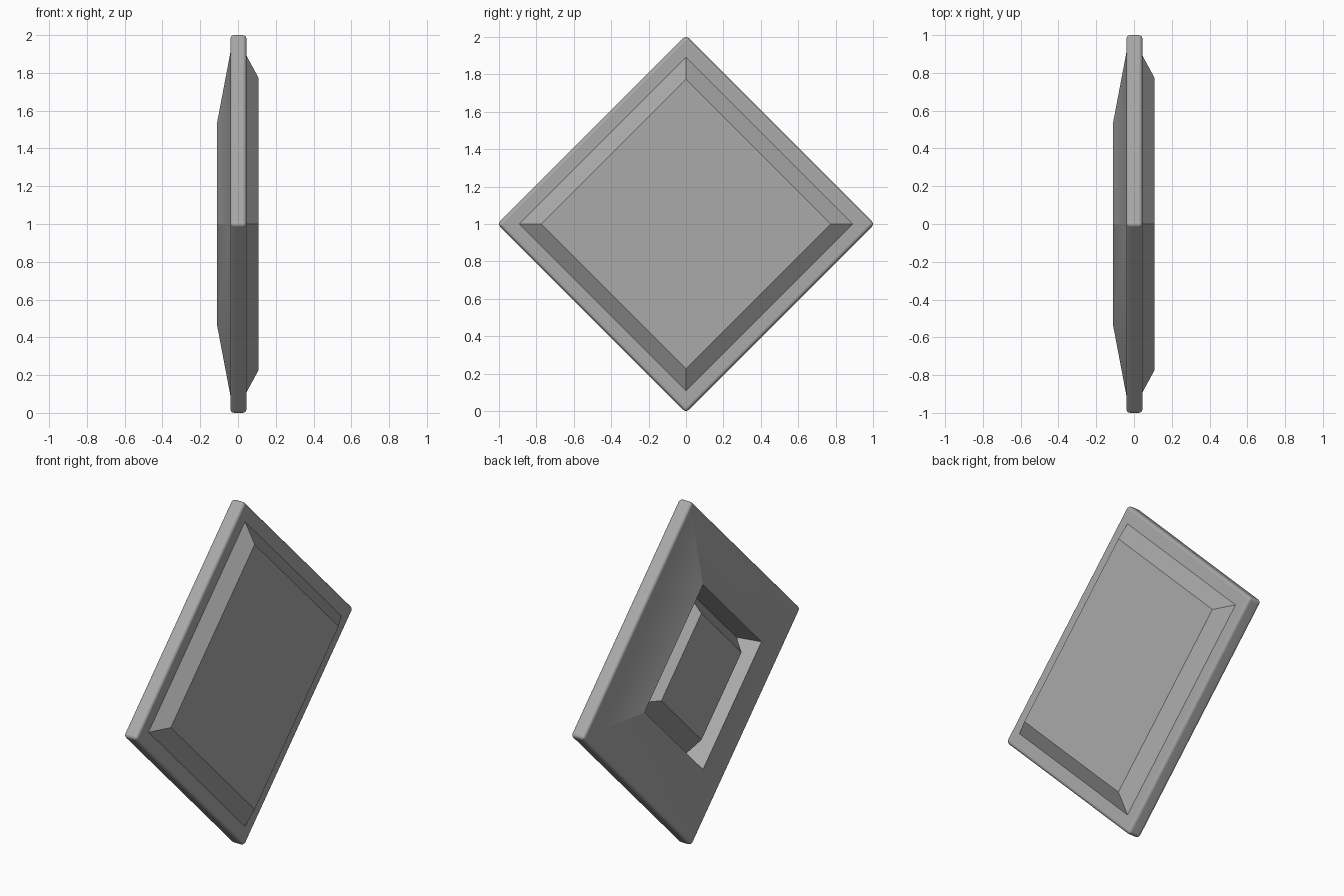
import bpy, bmesh, math

cube = bpy.data.objects.get("Cube")
if cube:
    bpy.data.objects.remove(cube, do_unlink=True)

GREY = (0.4, 0.4, 0.4, 1)
grey = bpy.data.materials.new("plain_grey")
grey.use_nodes = True
grey.diffuse_color = GREY
grey.node_tree.nodes["Principled BSDF"].inputs["Base Color"].default_value = GREY


def diamond_part(name, rings, round_rings=(), radius=0.02):
    """Stack square rings (half diagonal, x), cap both ends, round some rings."""
    bm = bmesh.new()
    loops = []
    for d, x in rings:
        loops.append([bm.verts.new((x, d * math.cos(a), 1 + d * math.sin(a)))
                      for a in (i * math.pi / 2 for i in range(4))])
    for a, b in zip(loops, loops[1:]):
        for i in range(4):
            j = (i + 1) % 4
            bm.faces.new((a[i], a[j], b[j], b[i]))
    bm.faces.new(loops[0])
    bm.faces.new(loops[-1])
    bmesh.ops.recalc_face_normals(bm, faces=bm.faces)
    soft = {v for r in round_rings for v in loops[r]}
    edges = [e for e in bm.edges if all(v in soft for v in e.verts)]
    if edges:
        bmesh.ops.bevel(bm, geom=edges, offset=radius, offset_type='OFFSET',
                        segments=5, profile=0.5, affect='EDGES')
    mesh = bpy.data.meshes.new(name)
    bm.to_mesh(mesh)
    bm.free()
    mesh.materials.append(grey)
    obj = bpy.data.objects.new(name, mesh)
    bpy.context.collection.objects.link(obj)
    if edges:
        bpy.ops.object.select_all(action='DESELECT')
        obj.select_set(True)
        bpy.context.view_layer.objects.active = obj
        bpy.ops.object.shade_smooth_by_angle(angle=math.radians(20))
        weighted = obj.modifiers.new("even_shading", 'WEIGHTED_NORMAL')
        weighted.keep_sharp = True
    return obj


# Rounded slab, sloping up to a socket mouth, with a tapered block in the socket
diamond_part("socket_plate",
             [(1.008, 0.045), (1.008, -0.04), (0.91, -0.04),
              (0.54, -0.11), (0.51, 0.03), (0.37, -0.10)],
             round_rings=(0, 1))

# Bevelled raised panel on the other face
diamond_part("raised_panel", [(0.9, 0.04), (0.775, 0.108)])
